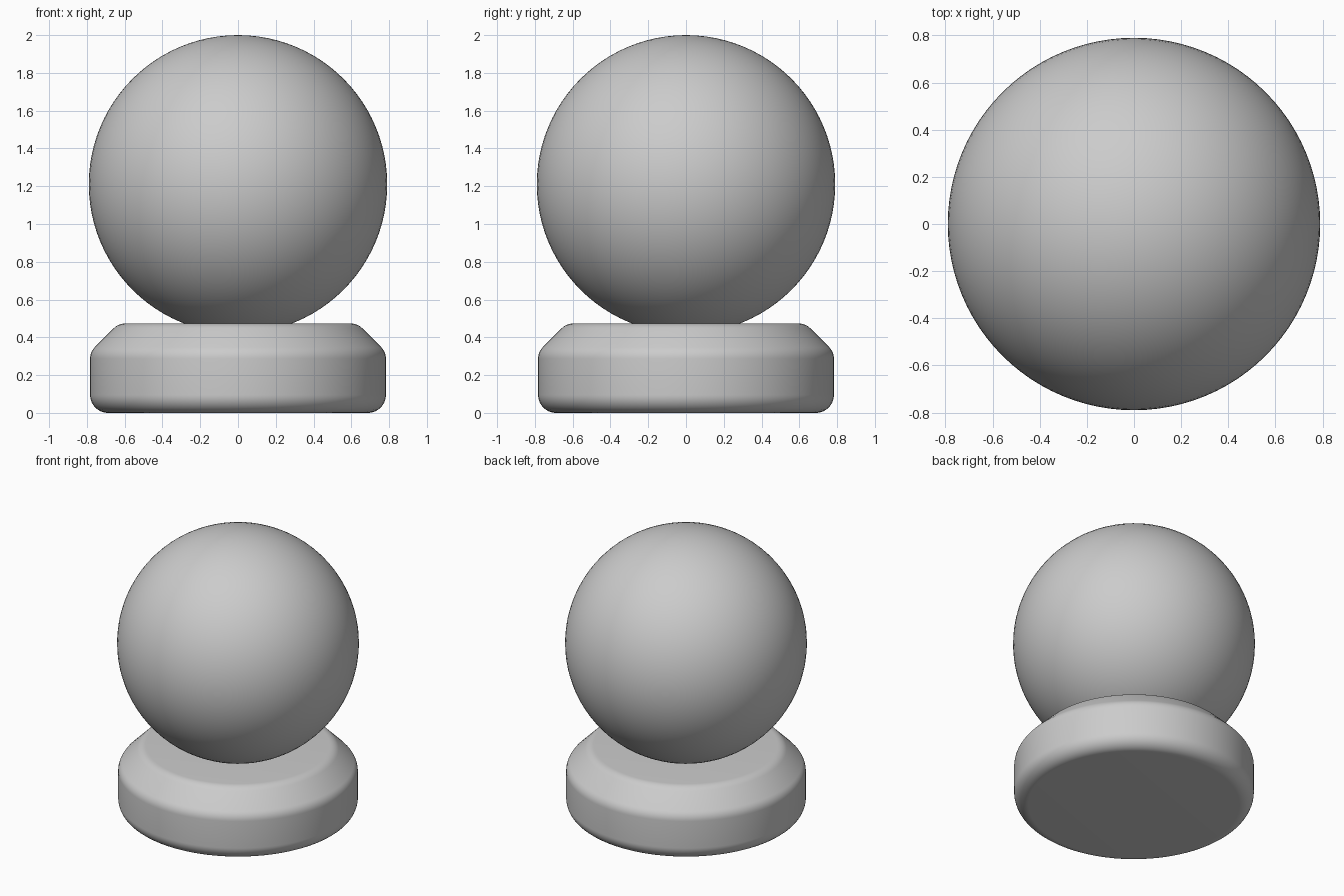
import bpy, math
from mathutils import Vector

if "Cube" in bpy.data.objects:
    bpy.data.objects.remove(bpy.data.objects["Cube"])

SEG = 96


def fillet(prev, corner, nxt, d, steps):
    """Round a profile corner, starting d away from it on both sides."""
    p, c, n = Vector(prev), Vector(corner), Vector(nxt)
    u, v = (p - c).normalized(), (n - c).normalized()
    a, b = c + u * d, c + v * d
    half = u.angle(v) / 2
    centre = c + (u + v).normalized() * (d / math.cos(half))
    r = d * math.tan(half)
    return [centre + (a.lerp(b, i / steps) - centre).normalized() * r
            for i in range(steps + 1)]


def lathe(name, profile):
    """Spin (radius, z) points around z and cap both ends."""
    verts, faces = [], []
    for r, z in profile:
        for i in range(SEG):
            t = 2 * math.pi * i / SEG
            verts.append((r * math.cos(t), r * math.sin(t), z))
    for k in range(len(profile) - 1):
        for i in range(SEG):
            j = (i + 1) % SEG
            faces.append((k * SEG + i, k * SEG + j, (k + 1) * SEG + j, (k + 1) * SEG + i))
    top = (len(profile) - 1) * SEG
    faces.append(tuple(reversed(range(SEG))))
    faces.append(tuple(range(top, top + SEG)))
    mesh = bpy.data.meshes.new(name)
    mesh.from_pydata(verts, [], faces)
    obj = bpy.data.objects.new(name, mesh)
    bpy.context.collection.objects.link(obj)
    return obj


def smooth(obj):
    bpy.ops.object.select_all(action='DESELECT')
    obj.select_set(True)
    bpy.context.view_layer.objects.active = obj
    bpy.ops.object.shade_smooth_by_angle(angle=math.radians(35))


# Base disc: rounded foot, chamfered shoulder with softened edges
outline = [(0, 0), (0.783, 0), (0.783, 0.323), (0.633, 0.473), (0, 0.473)]
profile = []
for i, (d, steps) in enumerate([(0.095, 10), (0.035, 5), (0.035, 5)], start=1):
    profile += fillet(outline[i - 1], outline[i], outline[i + 1], d, steps)
smooth(lathe("base", profile))

# Ball resting slightly sunk into the base
bpy.ops.mesh.primitive_uv_sphere_add(segments=SEG, ring_count=48, radius=0.79,
                                     location=(0, 0, 1.21))
ball = bpy.context.object
ball.name = "ball"
smooth(ball)
